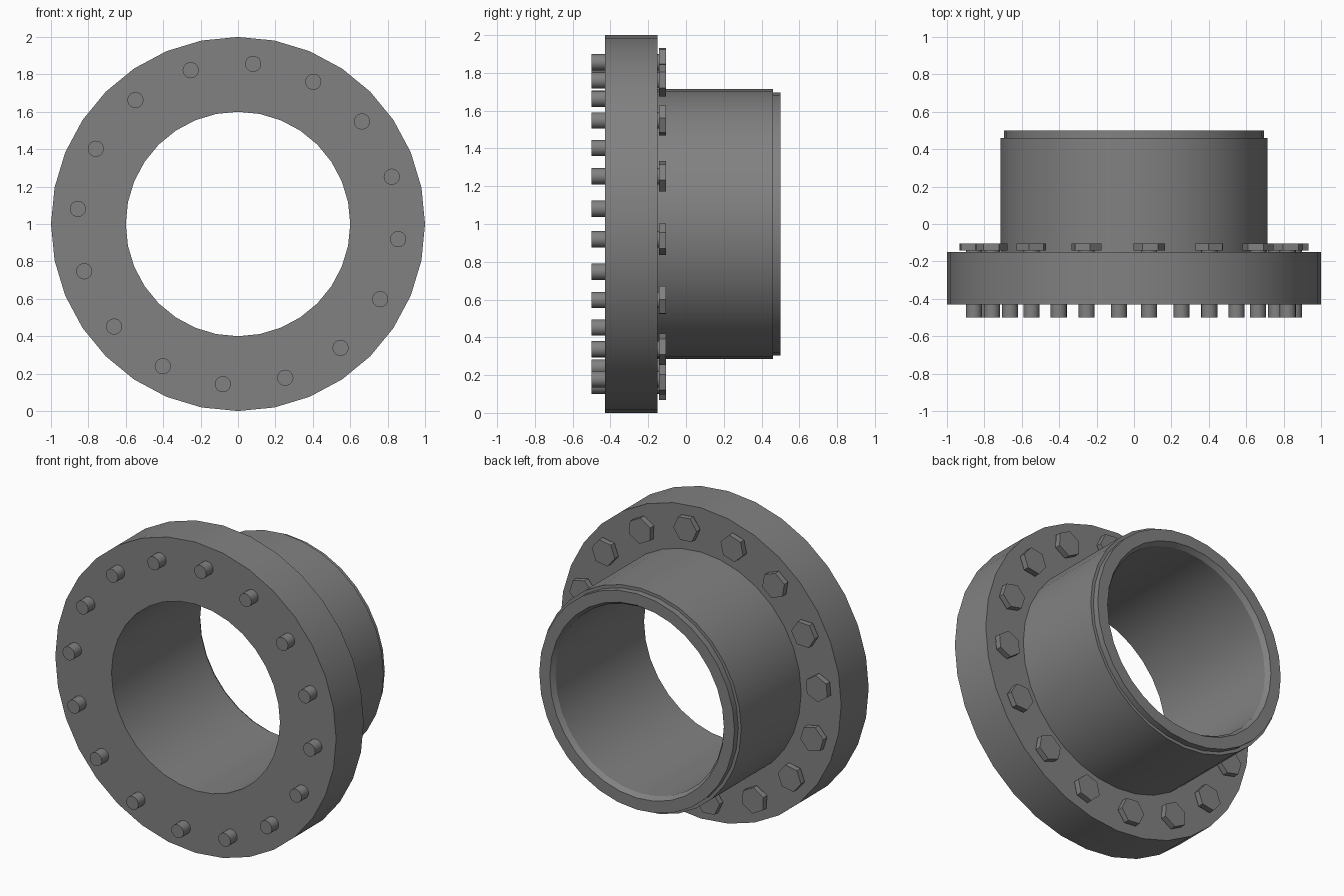
import bpy, bmesh
from math import radians, sin, cos, tau

if "Cube" in bpy.data.objects:
    bpy.data.objects.remove(bpy.data.objects["Cube"])

steel = bpy.data.materials.new("grey_steel")
steel.use_nodes = True
grey = (0.22, 0.22, 0.22, 1)
steel.diffuse_color = grey
steel.node_tree.nodes["Principled BSDF"].inputs["Base Color"].default_value = grey


def lathe(name, profile, sides, centre, turn=0.0, smooth=True):
    """Revolve (radius, y) points about an axis parallel to y; zero radii become poles."""
    bm = bmesh.new()
    rings = []
    for r, y in profile:
        angles = [turn + tau * i / sides for i in range(sides)]
        if r == 0:
            rings.append([bm.verts.new((centre[0], y, centre[1]))] * sides)
        else:
            rings.append([bm.verts.new((centre[0] + r * sin(a), y, centre[1] + r * cos(a)))
                          for a in angles])
    closed = profile[0][0] > 0
    pairs = list(zip(rings, rings[1:] + rings[:1])) if closed else list(zip(rings, rings[1:]))
    for a, b in pairs:
        for i in range(sides):
            j = (i + 1) % sides
            bm.faces.new(list(dict.fromkeys((a[i], a[j], b[j], b[i]))))
    bmesh.ops.recalc_face_normals(bm, faces=bm.faces)
    mesh = bpy.data.meshes.new(name)
    bm.to_mesh(mesh)
    bm.free()
    mesh.materials.append(steel)
    obj = bpy.data.objects.new(name, mesh)
    bpy.context.collection.objects.link(obj)
    if smooth:
        bpy.ops.object.select_all(action="DESELECT")
        obj.select_set(True)
        bpy.context.view_layer.objects.active = obj
        bpy.ops.object.shade_smooth_by_angle(angle=radians(30))
    return obj


# Flange, neck, stepped tip and bore with a chamfered mouth
lathe("flanged_pipe", [(0.6, -0.43), (1.0, -0.43), (1.0, -0.15), (0.715, -0.15),
                       (0.715, 0.46), (0.695, 0.46), (0.695, 0.5), (0.62, 0.5),
                       (0.6, 0.47)], 32, (0, 1))

# Ring of bolts: shank through the flange, hexagonal head behind it
BOLTS = 16
for k in range(BOLTS):
    a = radians(5.4) + tau * k / BOLTS
    centre = (0.86 * sin(a), 1 + 0.86 * cos(a))
    lathe(f"bolt_shank_{k + 1}", [(0, -0.5), (0.043, -0.5), (0.043, -0.13), (0, -0.13)],
          20, centre)
    lathe(f"bolt_head_{k + 1}", [(0, -0.142), (0.084, -0.142), (0.084, -0.105), (0, -0.105)],
          6, centre, a + tau / 4, smooth=False)
